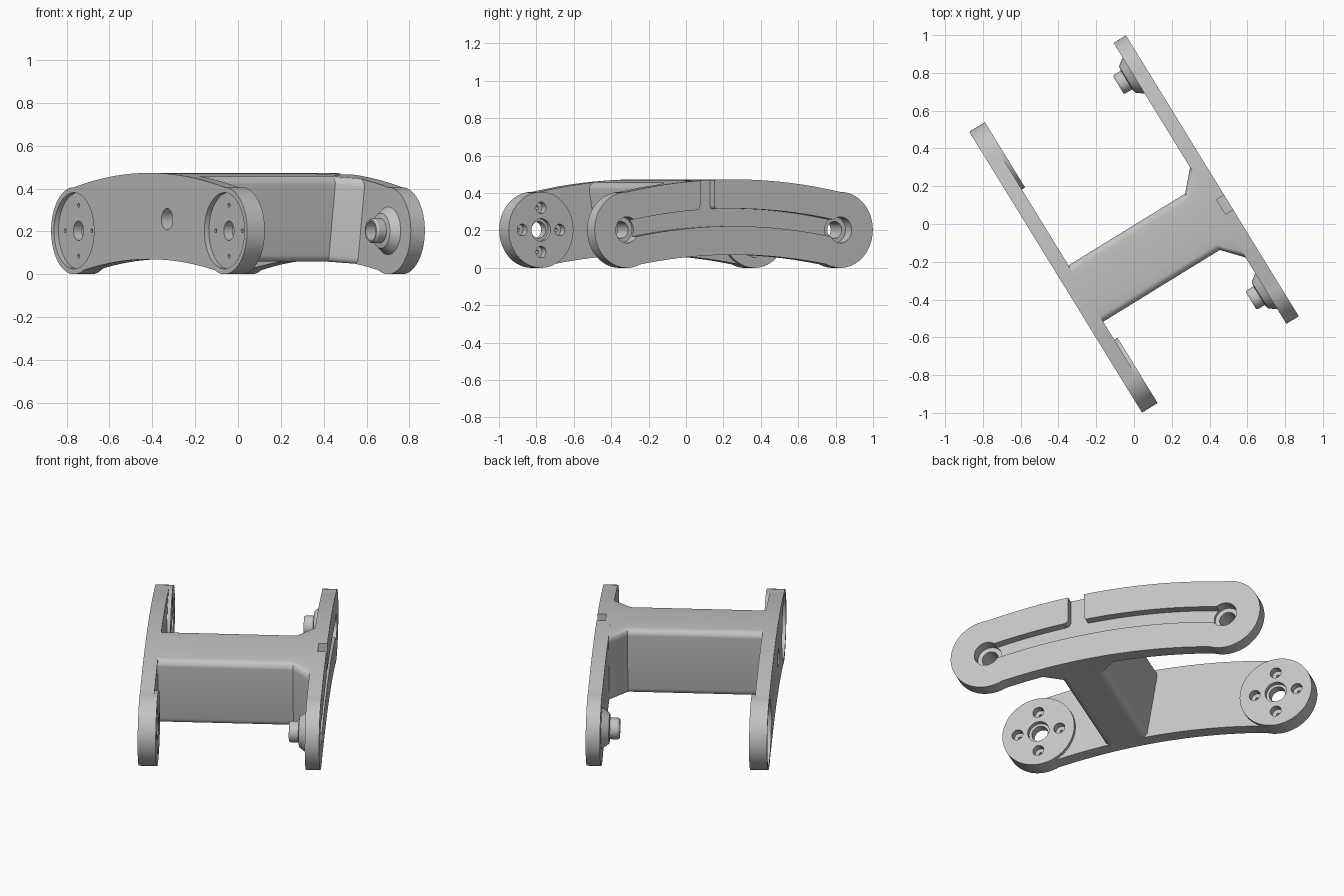
import bpy, bmesh, math
from mathutils import Matrix

if "Cube" in bpy.data.objects:
    bpy.data.objects.remove(bpy.data.objects["Cube"])

# Local frame: X along the arms, Y across the web, Z up; turned at the end
TURN = Matrix.Rotation(math.radians(-58.4), 4, 'Z')
END_U, END_R = 0.67, 0.203
FACE, INNER = 0.487, 0.41
WEB_U = 0.18

grey = bpy.data.materials.new("plain_grey")
grey.use_nodes = True
grey.diffuse_color = (0.55, 0.55, 0.55, 1)
grey.node_tree.nodes["Principled BSDF"].inputs["Base Color"].default_value = grey.diffuse_color


def drop(u):
    return 0.15 * u * u


def loft(name, rings, closed=False):
    """Skin a list of equal rings; cap the ends unless closed."""
    bm = bmesh.new()
    rows = [[bm.verts.new(p) for p in ring] for ring in rings]
    n = len(rows[0])
    pairs = list(zip(rows, rows[1:]))
    if closed:
        pairs.append((rows[-1], rows[0]))
    else:
        bm.faces.new(rows[0])
        bm.faces.new(rows[-1])
    for a, b in pairs:
        for i in range(n):
            j = (i + 1) % n
            bm.faces.new((a[i], a[j], b[j], b[i]))
    bmesh.ops.recalc_face_normals(bm, faces=bm.faces)
    mesh = bpy.data.meshes.new(name)
    bm.to_mesh(mesh)
    bm.free()
    mesh.materials.append(grey)
    obj = bpy.data.objects.new(name, mesh)
    bpy.context.collection.objects.link(obj)
    return obj


def prism(name, outline, v0, v1):
    return loft(name, [[(u, v, z) for u, z in outline] for v in (v0, v1)])


def arc(cu, cz, r, a0, a1, n):
    steps = [math.radians(a0 + (a1 - a0) * i / n) for i in range(n + 1)]
    return [(cu + r * math.cos(a), cz + r * math.sin(a)) for a in steps]


def cylinder(name, u, z, r, v0, v1, n=40):
    return prism(name, arc(u, z, r, 0, 360, n)[:-1], v0, v1)


def cut(obj, cutters):
    for c in cutters:
        m = obj.modifiers.new("cut", 'BOOLEAN')
        m.operation, m.solver, m.object = 'DIFFERENCE', 'EXACT', c
        c.hide_render = True
    deps = bpy.context.evaluated_depsgraph_get()
    mesh = bpy.data.meshes.new_from_object(obj.evaluated_get(deps))
    obj.modifiers.clear()
    obj.data = mesh


def discard(cutters):
    for c in cutters:
        bpy.data.objects.remove(c)


# Arched arm outline with round ends
def arm_outline():
    us = [END_U * (i / 16 - 1) for i in range(1, 32)]
    top = [(u, 0.473 - drop(u)) for u in us]
    right = arc(END_U, END_R, END_R, 90, -115, 40)
    low = [(-u * 0.86, 0.07 - drop(u * 0.86)) for u in us[1:-1]]
    left = arc(-END_U, END_R, END_R, 295, 90, 40)
    return top + right + low + left


# Curved groove outline
def groove_outline(half):
    us = [END_U * (i / 12 - 1) for i in range(25)]
    mid = 0.27
    top = [(u, mid + half - drop(u)) for u in us]
    low = [(u, mid - half - drop(u)) for u in reversed(us)]
    return top + low


# Notch outline, filleted where it opens into the groove
def notch_outline(u0, u1, z, r):
    left = arc(u0 - r, z + r, r, -90, 0, 6)
    right = arc(u1 + r, z + r, r, 180, 270, 6)
    return [(u0 - r, z - 0.03)] + left + [(u0, 0.55), (u1, 0.55)] + right + [(u1 + r, z - 0.03)]


# Right arm: groove, notch, counterbored pin holes
right_arm = prism("right_arm", arm_outline(), INNER, FACE)
tools = [prism("groove_cutter", groove_outline(0.047), 0.44, 0.6),
         prism("notch_cutter", notch_outline(0.12, 0.21, 0.31, 0.025), 0.44, 0.61)]
for s in (-1, 1):
    tools.append(cylinder("counterbore_cutter", s * END_U, END_R, 0.07, 0.425, 0.62))
    tools.append(cylinder("bore_cutter", s * END_U, END_R, 0.045, 0.3, 0.63))
cut(right_arm, tools)
discard(tools)

# Left arm with a raised round pad at each end
left_arm = prism("left_arm", arm_outline(), -FACE, -INNER)
port = cylinder("port_cutter", 0.16, 0.257, 0.05, -0.6, -0.25)
arm_tools = [port]
for s, side in ((-1, "back"), (1, "front")):
    u = s * END_U
    pad = cylinder(side + "_pad", u, END_R, END_R, -INNER, -0.39, 64)
    recess = cylinder("recess_cutter", u, END_R, 0.178, -0.6, -0.462, 56)
    tools = [cylinder("bore_cutter", u, END_R, 0.045, -0.61, -0.3),
             cylinder("bore_step_cutter", u, END_R, 0.06, -0.415, -0.31)]
    for pu, pz in arc(u, END_R, 0.118, 0, 270, 3):
        tools.append(cylinder("screw_cutter", pu, pz, 0.031, -0.43, -0.32, 24))
        tools.append(cylinder("pinhole_cutter", pu, pz, 0.009, -0.62, -0.33, 12))
    cut(pad, tools)
    arm_tools += [recess] + tools
cut(left_arm, arm_tools)


# Web: tapered rounded section, flared towards the right arm
def web_ring(v, top, bottom):
    r = 0.035
    pts = []
    for su, sz, a in ((1, 1, 0), (-1, 1, 90), (-1, 0, 180), (1, 0, 270)):
        half = top if sz else bottom
        cz = 0.473 - r if sz else 0.07 + r
        pts += arc(WEB_U + su * (half - r), cz, r, a, a + 90, 6)
        # extra points keep top and bottom following the arch
        if a in (0, 180):
            z = 0.473 if sz else 0.07
            pts += [(WEB_U + su * (half - r) * k / 3, z) for k in (2, 1, 0, -1, -2)]
    return [(u, v, z - drop(u)) for u, z in pts]


web = loft("web", [web_ring(-INNER, 0.175, 0.12), web_ring(0.315, 0.175, 0.12),
                   web_ring(INNER, 0.28, 0.225)])
cut(web, [port])
discard(arm_tools)

# Hollow pivot pins with conical bosses
PIN = ((0.045, INNER), (0.112, INNER), (0.082, 0.37), (0.058, 0.366),
       (0.058, 0.325), (0.052, 0.315), (0.045, 0.315))
for s, side in ((-1, "back"), (1, "front")):
    rings = [[(u, v, z) for u, z in arc(s * END_U, END_R, r, 0, 360, 40)[:-1]] for r, v in PIN]
    loft(side + "_pivot_pin", rings, closed=True)

# Turn everything into place and shade
bpy.ops.object.select_all(action='DESELECT')
for obj in bpy.context.collection.objects:
    if obj.type == 'MESH' and "plain_grey" in obj.data.materials:
        obj.data.transform(TURN)
        obj.select_set(True)
        bpy.context.view_layer.objects.active = obj
bpy.ops.object.shade_smooth_by_angle(angle=math.radians(25))
